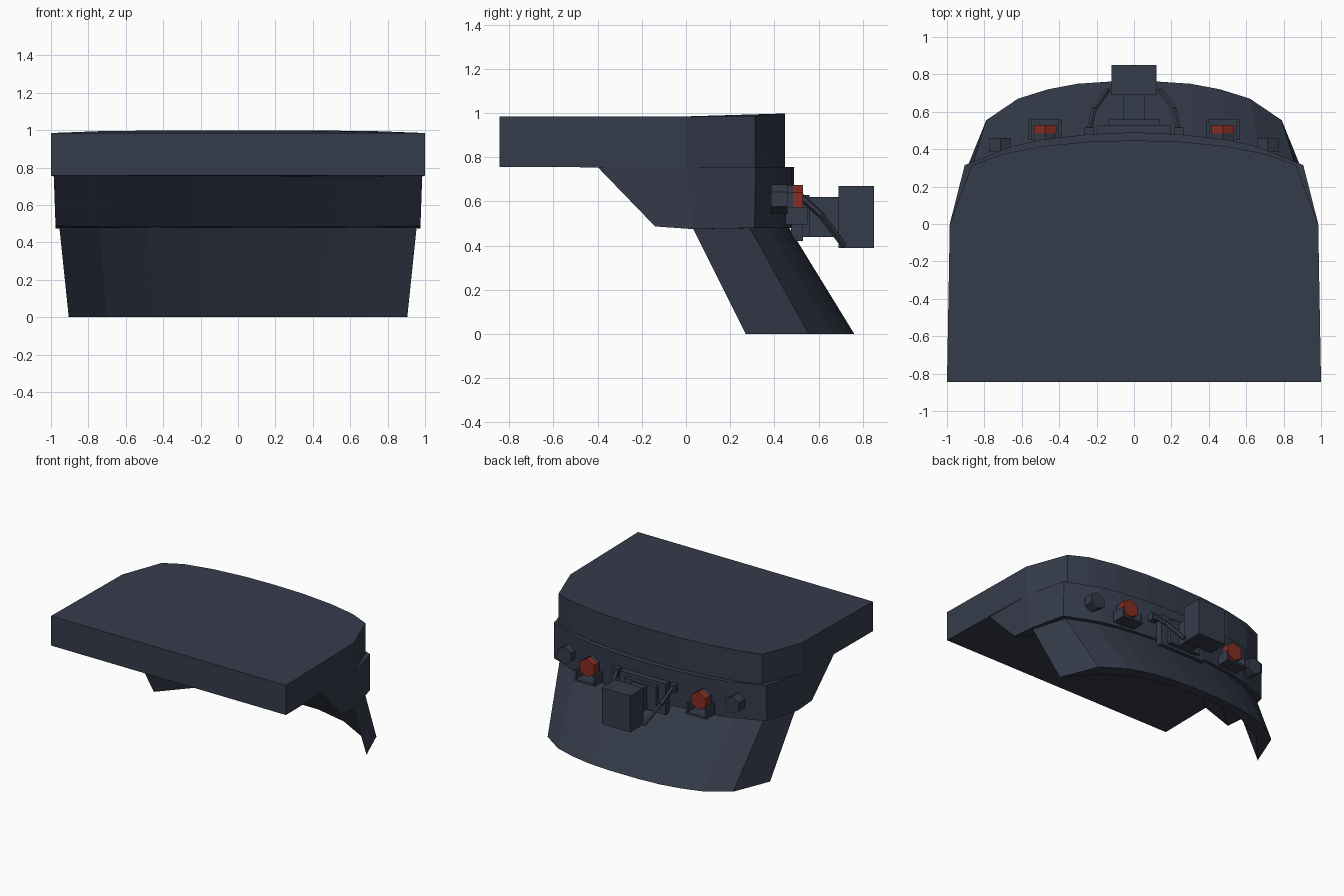
import bpy, bmesh, math
from mathutils import Vector

if "Cube" in bpy.data.objects:
    bpy.data.objects.remove(bpy.data.objects["Cube"])


def material(name, rgb):
    m = bpy.data.materials.new(name)
    m.diffuse_color = (*rgb, 1)
    m.use_nodes = True
    m.node_tree.nodes["Principled BSDF"].inputs["Base Color"].default_value = m.diffuse_color
    return m


SLATE = material("dark slate", (0.036, 0.044, 0.07))
RED = material("lamp red", (0.24, 0.027, 0.016))


def finish(name, bm, mat=SLATE):
    me = bpy.data.meshes.new(name)
    bmesh.ops.recalc_face_normals(bm, faces=bm.faces)
    bm.to_mesh(me)
    bm.free()
    ob = bpy.data.objects.new(name, me)
    bpy.context.collection.objects.link(ob)
    me.materials.append(mat)
    return ob


def mirrored(half):
    # half outline from the right side to the centre, then back on the left
    return half + [(-p[0],) + tuple(p[1:]) for p in reversed(half) if p[0] > 1e-6]


def loft(name, low, high):
    # closed solid between a bottom ring and a top ring
    bm = bmesh.new()
    a = [bm.verts.new(p) for p in low]
    b = [bm.verts.new(p) for p in high]
    bm.faces.new(a)
    bm.faces.new(b)
    for i in range(len(a)):
        j = (i + 1) % len(a)
        bm.faces.new((a[i], a[j], b[j], b[i]))
    return finish(name, bm)


def crescent(outer, inner):
    # outer arc, then the shallower inner arc back to the start
    return mirrored(outer) + mirrored(inner)[::-1]


def box(name, x, y, z, mat=SLATE):
    bm = bmesh.new()
    bmesh.ops.create_cube(bm, size=1)
    for v in bm.verts:
        v.co = [lo + (c + 0.5) * (hi - lo) for c, (lo, hi) in zip(v.co, (x, y, z))]
    return finish(name, bm, mat)


def rod(name, p, q, r, sides, mat=SLATE):
    p, q = Vector(p), Vector(q)
    bm = bmesh.new()
    bmesh.ops.create_cone(bm, cap_ends=True, segments=sides, radius1=r, radius2=r,
                          depth=(q - p).length)
    rot = (q - p).to_track_quat('Z', 'Y')
    for v in bm.verts:
        v.co = rot @ v.co + (p + q) / 2
    return finish(name, bm, mat)


# Flat top slab with a curved rear edge
plan = mirrored([(1, -0.845, 0.985), (0.985, 0, 0.985), (0.868, 0.312, 0.986), (0.72, 0.37, 0.995),
                 (0.5, 0.415, 0.997), (0.25, 0.44, 0.998), (0, 0.447, 0.998)])
loft("top_slab", [(x, y, 0.757 if y < -0.5 else 0.752) for x, y, z in plan], plan)

# Crescent band under the slab, its inner front slanting back
rear = [(0.905, 0.315), (0.65, 0.417), (0.5, 0.45), (0.25, 0.48), (0, 0.49)]
inner = [(0.65, 0.16), (0.5, 0.24), (0.25, 0.31), (0, 0.33)]
loft("middle_band",
     crescent([(0.975, -0.14, 0.487), (0.975, 0.03, 0.475)] + [(x, y - 0.005, 0.48) for x, y in rear],
              [(x, y, 0.482) for x, y in inner]),
     crescent([(0.985, -0.4, 0.756), (0.985, 0, 0.756)] + [(x, y, 0.757) for x, y in rear],
              [(x, y - 0.26, 0.756) for x, y in inner]))

# Flared rear skirt, thick in the middle and thin at the ends
loft("rear_skirt",
     crescent([(0.905, 0.27, 0), (0.79, 0.555, 0), (0.62, 0.67, 0), (0.46, 0.72, 0),
               (0.3, 0.75, 0), (0.12, 0.762, 0)],
              [(0.7, 0.5, 0), (0.46, 0.63, 0), (0.2, 0.69, 0)]),
     crescent([(0.955, 0.03, 0.48), (0.87, 0.29, 0.48), (0.68, 0.37, 0.48), (0.5, 0.42, 0.48),
               (0.3, 0.45, 0.48), (0.12, 0.467, 0.48)],
              [(0.74, 0.24, 0.48), (0.48, 0.355, 0.48), (0.2, 0.41, 0.48)]))

# Central rear device
box("device_base_plate", (-0.195, 0.195), (0.475, 0.53), (0.42, 0.66))
box("device_step_plate", (-0.135, 0.135), (0.53, 0.56), (0.44, 0.63))
box("device_neck", (-0.06, 0.06), (0.56, 0.69), (0.44, 0.62))
box("device_box", (-0.12, 0.12), (0.69, 0.85), (0.39, 0.67))

for s, side in ((1, "right"), (-1, "left")):
    # Cable with clamp
    box(side + "_cable_clamp", sorted((s * 0.215, s * 0.265)), (0.475, 0.515), (0.6, 0.66))
    path = [(0.24, 0.5, 0.64), (0.215, 0.61, 0.54), (0.14, 0.715, 0.4)]
    for i in range(2):
        p, q = [(s * x, y, z) for x, y, z in path[i:i + 2]]
        rod(f"{side}_cable_{i + 1}", p, q, 0.016, 6)
    # Red lamp on a dark socket with a bracket frame
    cx = s * 0.475
    rod(side + "_lamp_socket", (cx, 0.445, 0.605), (cx, 0.485, 0.605), 0.068, 6)
    rod(side + "_lamp", (cx, 0.485, 0.605), (cx, 0.53, 0.605), 0.07, 6, RED)
    box(side + "_bracket_bar", (cx - 0.088, cx + 0.088), (0.45, 0.558), (0.495, 0.51))
    for d in (-0.08, 0.08):
        box(side + "_bracket_leg", (cx + d - 0.008, cx + d + 0.008), (0.45, 0.55), (0.51, 0.575))
    # Hexagonal bolt
    rod(side + "_bolt", (s * 0.715, 0.385, 0.61), (s * 0.715, 0.46, 0.61), 0.066, 6)
